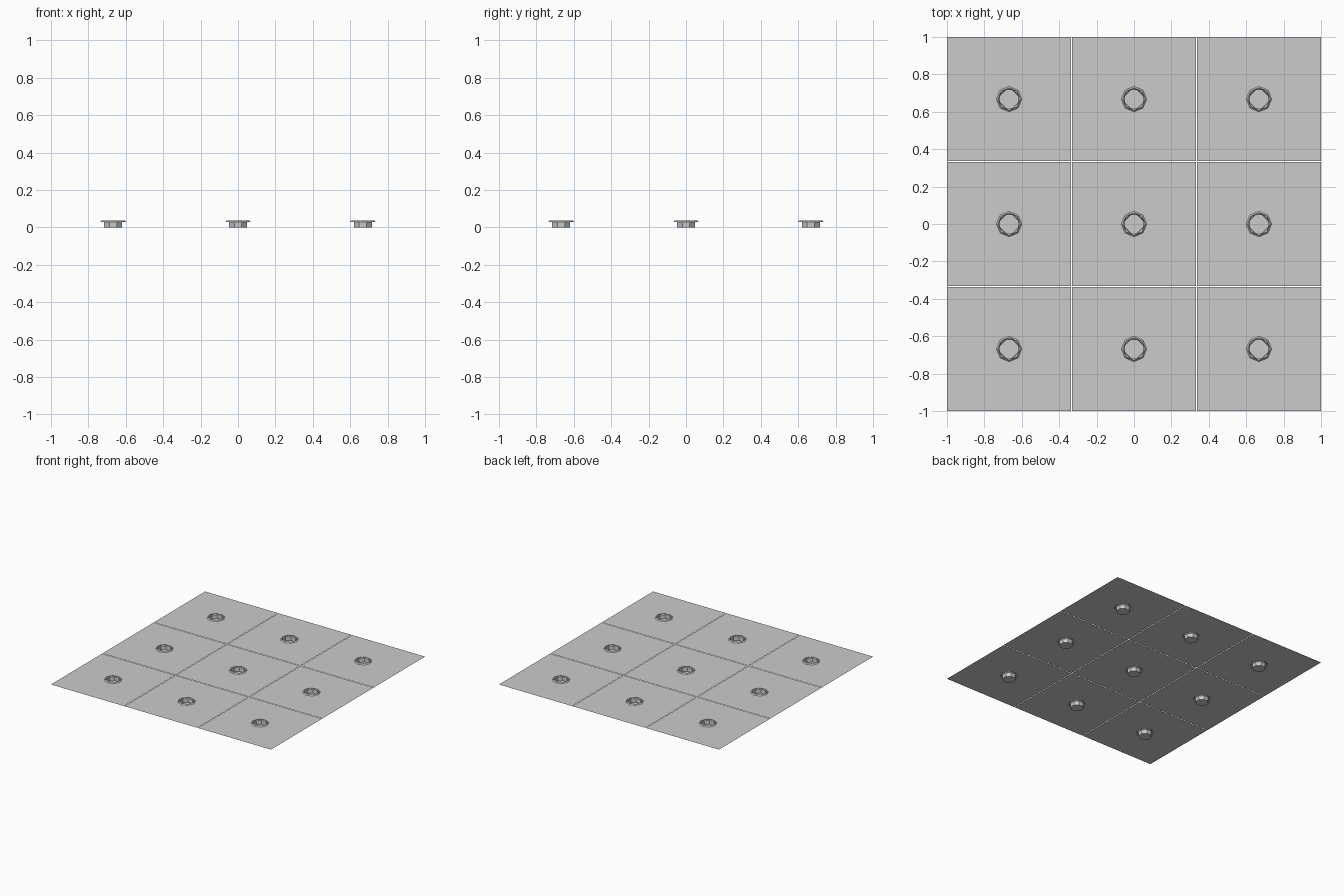
import bpy, bmesh
from math import cos, sin, pi

if "Cube" in bpy.data.objects:
    bpy.data.objects.remove(bpy.data.objects["Cube"])

SHEET_Z = 0.03
HALF = 0.332      # half width of one tile
STEP = 0.668      # spacing, leaves a thin gap between tiles
SIDES = 8


def ring(bm, radius, z, turn=0.0):
    return [bm.verts.new((radius * cos(turn + 2 * pi * i / SIDES),
                          radius * sin(turn + 2 * pi * i / SIDES), z))
            for i in range(SIDES)]


def bridge(bm, a, b):
    for i in range(SIDES):
        j = (i + 1) % SIDES
        bm.faces.new((a[i], a[j], b[j], b[i]))


def tile_mesh():
    bm = bmesh.new()
    corners = [bm.verts.new((sx * HALF, sy * HALF, SHEET_Z))
               for sx, sy in ((1, 1), (-1, 1), (-1, -1), (1, -1))]
    rim_foot = ring(bm, 0.068, SHEET_Z)
    rim_top = ring(bm, 0.060, 0.038)
    cup_top = ring(bm, 0.053, 0.031, pi / 8)
    cup_base = ring(bm, 0.051, 0.0, pi / 8)

    # thin flat sheet around the rim
    for k in range(4):
        a = 2 * k + 1
        bm.faces.new((corners[k], corners[(k + 1) % 4], rim_foot[(a + 2) % 8],
                      rim_foot[(a + 1) % 8], rim_foot[a]))
    # raised rim
    bridge(bm, rim_foot, rim_top)
    for i in range(SIDES):
        j = (i + 1) % SIDES
        bm.faces.new((rim_top[i], rim_top[j], cup_top[i]))
        bm.faces.new((rim_top[j], cup_top[j], cup_top[i]))
    # recessed cup
    bridge(bm, cup_top, cup_base)
    bm.faces.new(cup_base)

    mesh = bpy.data.meshes.new("tile")
    bm.to_mesh(mesh)
    bm.free()
    return mesh


# three by three grid of tiles
mesh = tile_mesh()
for row in (-1, 0, 1):
    for col in (-1, 0, 1):
        tile = bpy.data.objects.new("floor_tile", mesh)
        tile.location = (col * STEP, row * STEP, 0)
        bpy.context.collection.objects.link(tile)
